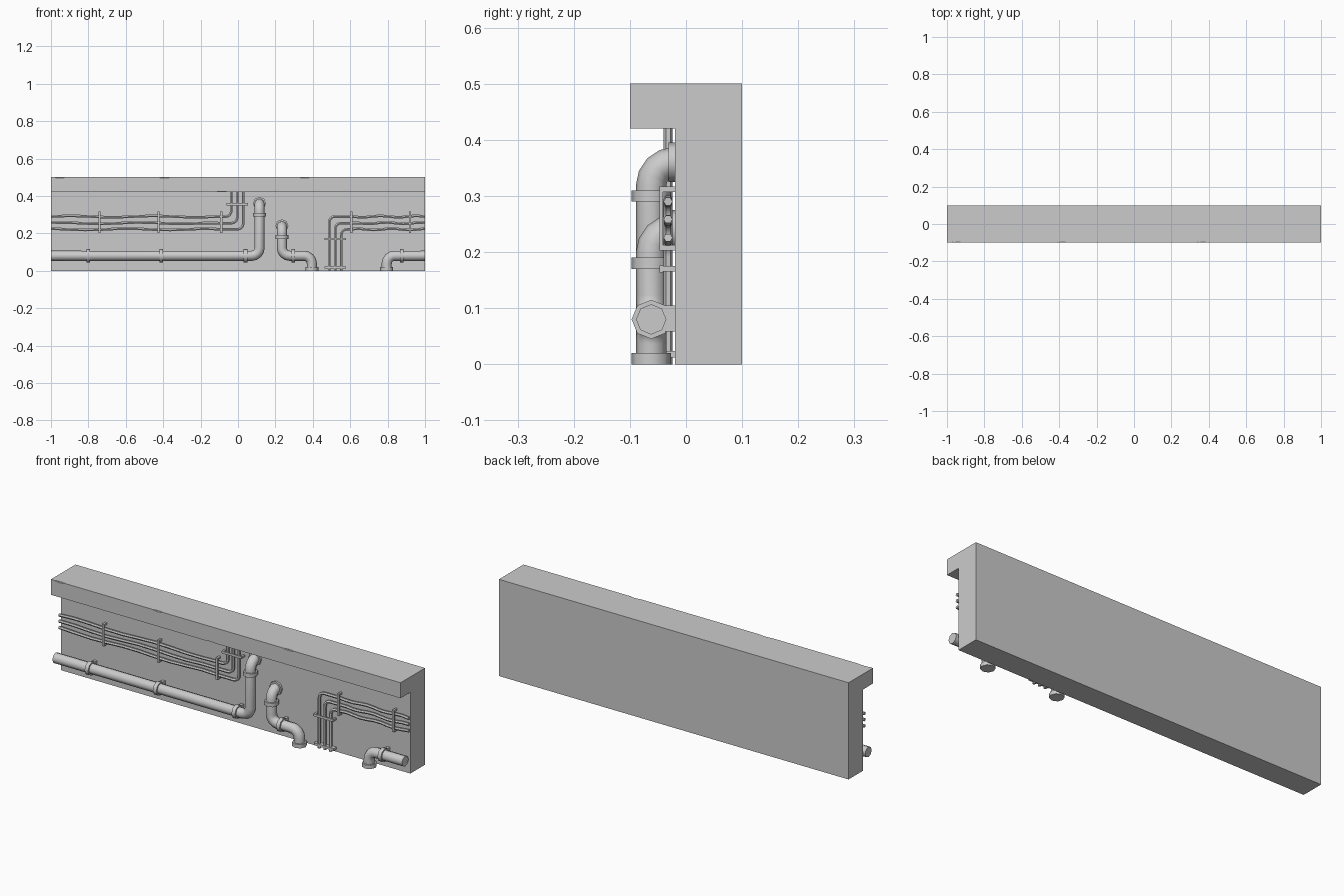
import bpy, bmesh, math
from mathutils import Vector

cube = bpy.data.objects.get("Cube")
if cube:
    bpy.data.objects.remove(cube)

grey = bpy.data.materials.new("concrete_grey")
grey.use_nodes = True
COLOUR = (0.6, 0.6, 0.6, 1)
grey.diffuse_color = COLOUR
grey.node_tree.nodes["Principled BSDF"].inputs["Base Color"].default_value = COLOUR

PIPE_Y, PIPE_R, WALL_Y = -0.062, 0.027, -0.02
CABLE_Y, CABLE_R = -0.032, 0.008


def add(name, data):
    obj = bpy.data.objects.new(name, data)
    bpy.context.collection.objects.link(obj)
    data.materials.append(grey)
    return obj


def from_bmesh(name, bm):
    bmesh.ops.recalc_face_normals(bm, faces=bm.faces)
    mesh = bpy.data.meshes.new(name)
    bm.to_mesh(mesh)
    bm.free()
    return add(name, mesh)


def smooth(obj):
    bpy.ops.object.select_all(action='DESELECT')
    obj.select_set(True)
    bpy.context.view_layer.objects.active = obj
    bpy.ops.object.shade_smooth_by_angle(angle=math.radians(50))


def box(name, low, high):
    bm = bmesh.new()
    bmesh.ops.create_cube(bm, size=1)
    low, high = Vector(low), Vector(high)
    for v in bm.verts:
        v.co = (low + high) / 2 + v.co * (high - low)
    return from_bmesh(name, bm)


def rounded(points, radius, steps=4):
    """Replace each inner corner of a path by an arc."""
    pts = [Vector(p) for p in points]
    path = [pts[0]]
    for a, b, c in zip(pts, pts[1:], pts[2:]):
        u, w = (a - b).normalized(), (c - b).normalized()
        if abs(u.dot(w)) > 0.9:
            path.append(b)
            continue
        for i in range(steps + 1):
            t = i / steps * math.pi / 2
            path.append(b + radius * (u * (1 - math.sin(t)) + w * (1 - math.cos(t))))
    return path + [pts[-1]]


def tube(name, path, radius, resolution):
    curve = bpy.data.curves.new(name + "_path", 'CURVE')
    curve.dimensions = '3D'
    curve.bevel_depth = radius
    curve.bevel_resolution = resolution
    curve.use_fill_caps = True
    spline = curve.splines.new('POLY')
    spline.points.add(len(path) - 1)
    for point, co in zip(spline.points, path):
        point.co = (*co, 1)
    helper = bpy.data.objects.new(name + "_path", curve)
    bpy.context.collection.objects.link(helper)
    graph = bpy.context.evaluated_depsgraph_get()
    mesh = bpy.data.meshes.new_from_object(helper.evaluated_get(graph))
    bpy.data.objects.remove(helper)
    mesh.materials.clear()
    obj = add(name, mesh)
    smooth(obj)


def collar(name, centre, axis, width=0.02, radius=0.035):
    bm = bmesh.new()
    bmesh.ops.create_cone(bm, cap_ends=True, segments=8, radius1=radius, radius2=radius, depth=width)
    turn = Vector((0, 0, 1)).rotation_difference(Vector(axis)).to_matrix()
    for v in bm.verts:
        v.co = turn @ v.co + Vector(centre)
    smooth(from_bmesh(name, bm))


# Wall with overhanging ledge, one extruded profile
bm = bmesh.new()
profile = [(0.1, 0), (0.1, 0.5), (-0.1, 0.5), (-0.1, 0.42), (WALL_Y, 0.42), (WALL_Y, 0)]
face = bm.faces.new([bm.verts.new((-1, y, z)) for y, z in profile])
new = bmesh.ops.extrude_face_region(bm, geom=[face])["geom"]
bmesh.ops.translate(bm, vec=(2, 0, 0), verts=[v for v in new if isinstance(v, bmesh.types.BMVert)])
wall = from_bmesh("wall", bm)

# Small chips along the ledge edges
bm = bmesh.new()
for x, z in ((-0.95, 0.5), (-0.39, 0.5), (0.36, 0.5), (-0.09, 0.42)):
    chip = bmesh.ops.create_icosphere(bm, subdivisions=1, radius=1)["verts"]
    for v in chip:
        v.co = Vector((x + v.co.x * 0.035, -0.1 + v.co.y * 0.005, z + v.co.z * 0.005))
cutter = from_bmesh("chip_cutter", bm)
cutter.hide_render = True
cutter.hide_set(True)
cut = wall.modifiers.new("chips", 'BOOLEAN')
cut.object = cutter
cut.solver = 'EXACT'

# Pipes
Y, LOW = PIPE_Y, 0.08
pipes = {
    "long_pipe": [(-1, Y, LOW), (0.115, Y, LOW), (0.115, Y, 0.36), (0.115, WALL_Y, 0.36)],
    "short_pipe": [(0.235, WALL_Y, 0.24), (0.235, Y, 0.24), (0.235, Y, LOW),
                   (0.395, Y, LOW), (0.395, Y, 0)],
    "right_pipe": [(0.795, Y, 0), (0.795, Y, LOW), (1, Y, LOW)],
}
for name, points in pipes.items():
    tube(name, rounded(points, 0.041), PIPE_R, 2)

# Collars: horizontal runs also have a bracket to the wall
for i, x in enumerate((-0.8, -0.41, 0.04, 0.295, 0.875)):
    collar(f"run_collar_{i}", (x, Y, LOW), (1, 0, 0))
    box(f"run_bracket_{i}", (x - 0.008, -0.045, 0.058), (x + 0.008, WALL_Y, 0.105))
for name, x, z in (("long", 0.115, 0.3), ("short", 0.235, 0.18),
                   ("short_floor", 0.395, 0.01), ("right_floor", 0.795, 0.01)):
    collar(name + "_riser_collar", (x, Y, z), (0, 0, 1))
for name, x, z in (("long", 0.115, 0.36), ("short", 0.235, 0.24)):
    collar(name + "_wall_flange", (x, -0.025, z), (0, 1, 0), 0.012)


def sagging_run(x0, x1, z, phase):
    """Points of a slightly wavy horizontal cable run."""
    n = 10
    return [(x0 + (x1 - x0) * i / n, CABLE_Y, z + 0.004 * math.sin(i * 1.3 + phase))
            for i in range(n)]


# Two sets of three cables, each turning one corner
for i, z in enumerate((0.29, 0.255, 0.222)):
    x = -0.036 + 0.032 * i
    left = sagging_run(-1, -0.09, z, i) + [(-0.09, CABLE_Y, z), (x, CABLE_Y, z), (x, CABLE_Y, 0.425)]
    tube(f"left_cable_{i}", rounded(left, 0.03), CABLE_R, 1)
    x = 0.488 + 0.032 * i
    right = sagging_run(1, 0.605, z, i) + [(0.605, CABLE_Y, z), (x, CABLE_Y, z), (x, CABLE_Y, 0)]
    tube(f"right_cable_{i}", rounded(right, 0.03), CABLE_R, 1)


def clamp(name, x, z, wide, tall):
    """Flat strap over the cables with a foot at each end."""
    box(name + "_strap", (x - wide, -0.047, z - tall), (x + wide, -0.041, z + tall))
    for side in (-1, 1):
        ex, ez = (wide - 0.005, 0) if wide > tall else (0, tall - 0.005)
        cx, cz = x + side * ex, z + side * ez
        box(f"{name}_foot_{side + 1}", (cx - 0.005, -0.043, cz - 0.005), (cx + 0.005, WALL_Y, cz + 0.005))


for i, x in enumerate((-0.74, -0.425, -0.09, 0.605, 0.92)):
    clamp(f"upright_clamp_{i}", x, 0.26, 0.006, 0.057)
for i, (x, z) in enumerate(((-0.004, 0.355), (0.52, 0.17))):
    clamp(f"level_clamp_{i}", x, z, 0.057, 0.006)
box("floor_clamp", (0.463, -0.042, 0.012), (0.577, WALL_Y, 0.024))
